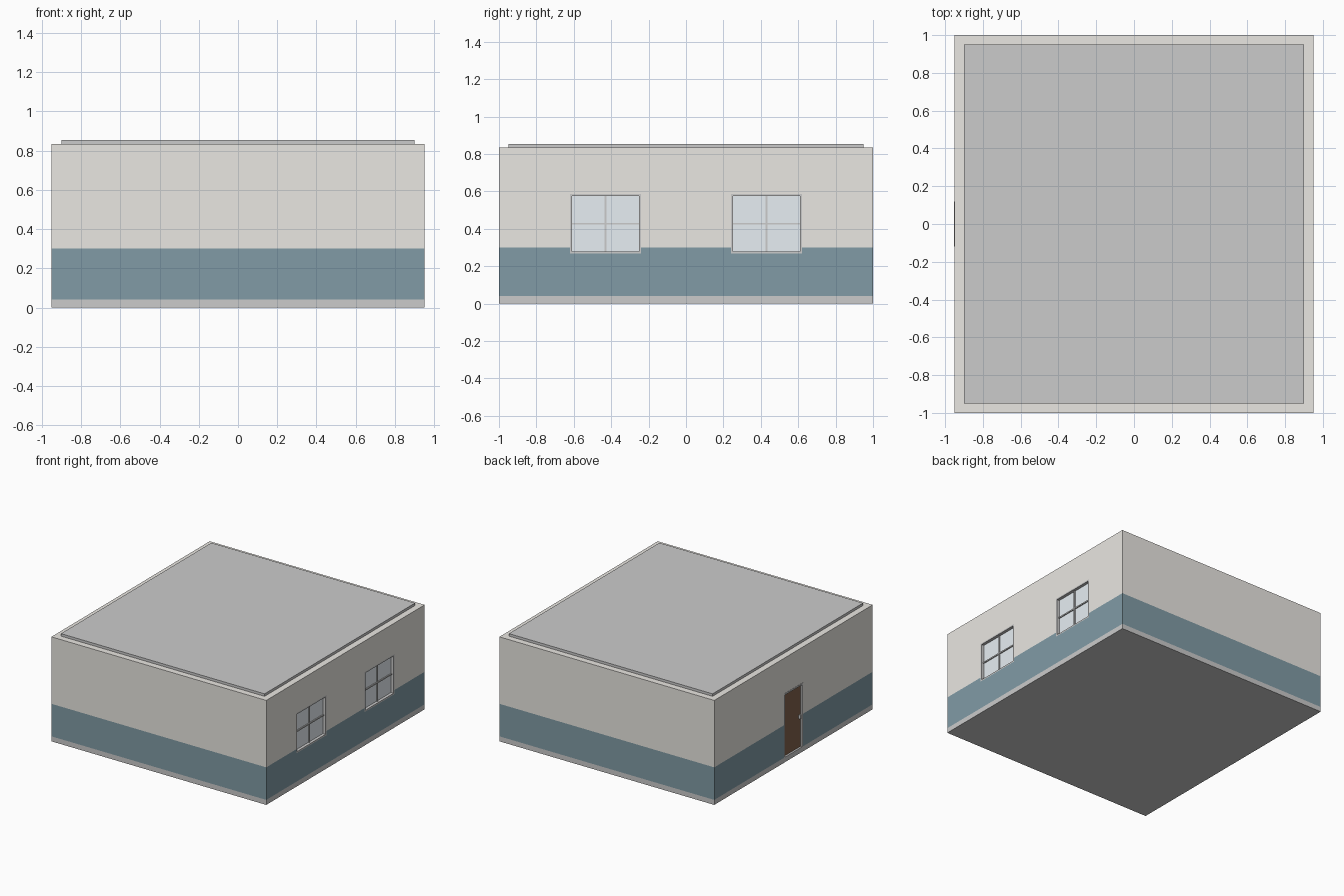
import bpy, bmesh

if "Cube" in bpy.data.objects:
    bpy.data.objects.remove(bpy.data.objects["Cube"])

W, D, T = 0.95, 1.0, 0.05           # half width, half depth, wall thickness
FLOOR, BAND, TOP = 0.04, 0.30, 0.835


def material(name, rgb):
    m = bpy.data.materials.new(name)
    m.diffuse_color = (*rgb, 1)
    m.use_nodes = True
    m.node_tree.nodes["Principled BSDF"].inputs["Base Color"].default_value = m.diffuse_color
    return m


CREAM = material("cream_paint", (0.82, 0.80, 0.76))
TEAL = material("teal_paint", (0.22, 0.33, 0.38))
FLOOR_GREY = material("floor_grey", (0.72, 0.72, 0.74))
ROOF_GREY = material("roof_grey", (0.60, 0.60, 0.60))
METAL = material("frame_metal", (0.62, 0.63, 0.64))
GLASS = material("glass", (0.80, 0.86, 0.90))
WOOD = material("door_wood", (0.22, 0.12, 0.07))


def finish(name, bm, mats):
    bmesh.ops.recalc_face_normals(bm, faces=bm.faces)
    me = bpy.data.meshes.new(name)
    bm.to_mesh(me)
    bm.free()
    for m in mats:
        me.materials.append(m)
    ob = bpy.data.objects.new(name, me)
    bpy.context.collection.objects.link(ob)
    return ob


def add_box(bm, x, y, z):
    verts = bmesh.ops.create_cube(bm, size=1)["verts"]
    for v in verts:
        v.co = [r[0] + (c + 0.5) * (r[1] - r[0]) for c, r in zip(v.co, (x, y, z))]


def boxes(name, mat, *ranges):
    bm = bmesh.new()
    for r in ranges:
        add_box(bm, *r)
    return finish(name, bm, [mat] if mat else [])


# Floor slab and roof panel
boxes("floor", FLOOR_GREY, ((-W, W), (-D, D), (0, FLOOR)))
boxes("roof_panel", ROOF_GREY, ((-W + T, W - T), (-D + T, D - T), (TOP, TOP + 0.02)))

# Hollow two-tone walls, lofted from rectangles up the outside and down the inside
bm = bmesh.new()
profile = [(0, FLOOR), (0, BAND), (0, TOP), (T, TOP), (T, BAND), (T, FLOOR)]
rings = [[bm.verts.new((sx * (W - t), sy * (D - t), z))
          for sx, sy in ((-1, -1), (1, -1), (1, 1), (-1, 1))] for t, z in profile]
for i in range(len(rings)):
    a, b = rings[i], rings[(i + 1) % len(rings)]
    for k in range(4):
        n = (k + 1) % 4
        f = bm.faces.new((a[k], a[n], b[n], b[k]))
        f.material_index = 1 if i in (0, 4, 5) else 0
walls = finish("walls", bm, [CREAM, TEAL])


def opening(name, x, y, z):
    cutter = boxes(name, None, (x, y, z))
    cutter.hide_render = True
    cutter.hide_set(True)
    mod = walls.modifiers.new(name, "BOOLEAN")
    mod.operation = "DIFFERENCE"
    mod.solver = "EXACT"
    mod.object = cutter


# Four-pane windows in the right wall
BAR, Z0, Z1, ZM, HALF = 0.011, 0.267, 0.587, 0.427, 0.19
X = (W - T, W)
for label, yc in (("front", -0.43), ("rear", 0.43)):
    y0, y1 = yc - HALF, yc + HALF
    opening(label + "_window_cutter", (W - 2 * T, W + T), (y0, y1), (Z0, Z1))
    boxes(label + "_window_frame", METAL,
          (X, (y0, y0 + BAR), (Z0, Z1)), (X, (y1 - BAR, y1), (Z0, Z1)),
          (X, (y0 + BAR, y1 - BAR), (Z0, Z0 + BAR)),
          (X, (y0 + BAR, y1 - BAR), (Z1 - BAR, Z1)))
    bars = (W - 0.035, W - 0.015)
    boxes(label + "_window_bars", METAL,
          (bars, (yc - 0.005, yc + 0.005), (Z0 + BAR, Z1 - BAR)),
          (bars, (y0 + BAR, y1 - BAR), (ZM - 0.005, ZM + 0.005)))
    boxes(label + "_window_glass", GLASS,
          ((W - 0.027, W - 0.023), (y0 + BAR, y1 - BAR), (Z0 + BAR, Z1 - BAR)))

# Door in the left wall, set back inside its frame
DY, DZ, FR = 0.12, 0.55, 0.012
opening("door_cutter", (-W - T, -W + 2 * T), (-DY, DY), (FLOOR, DZ))
X = (-W - 0.002, -W + T + 0.002)
boxes("door_frame", METAL,
      (X, (-DY, -DY + FR), (FLOOR, DZ)), (X, (DY - FR, DY), (FLOOR, DZ)),
      (X, (-DY + FR, DY - FR), (DZ - FR, DZ)))
boxes("door", WOOD, ((-W + 0.015, -W + 0.035), (-DY + FR, DY - FR), (FLOOR, DZ - FR)))

# Door handles on both faces
boxes("door_handles", METAL,
      *(((x, x + 0.014), (-0.098, -0.088), (0.27, 0.30)) for x in (-W + 0.001, -W + 0.035)))
